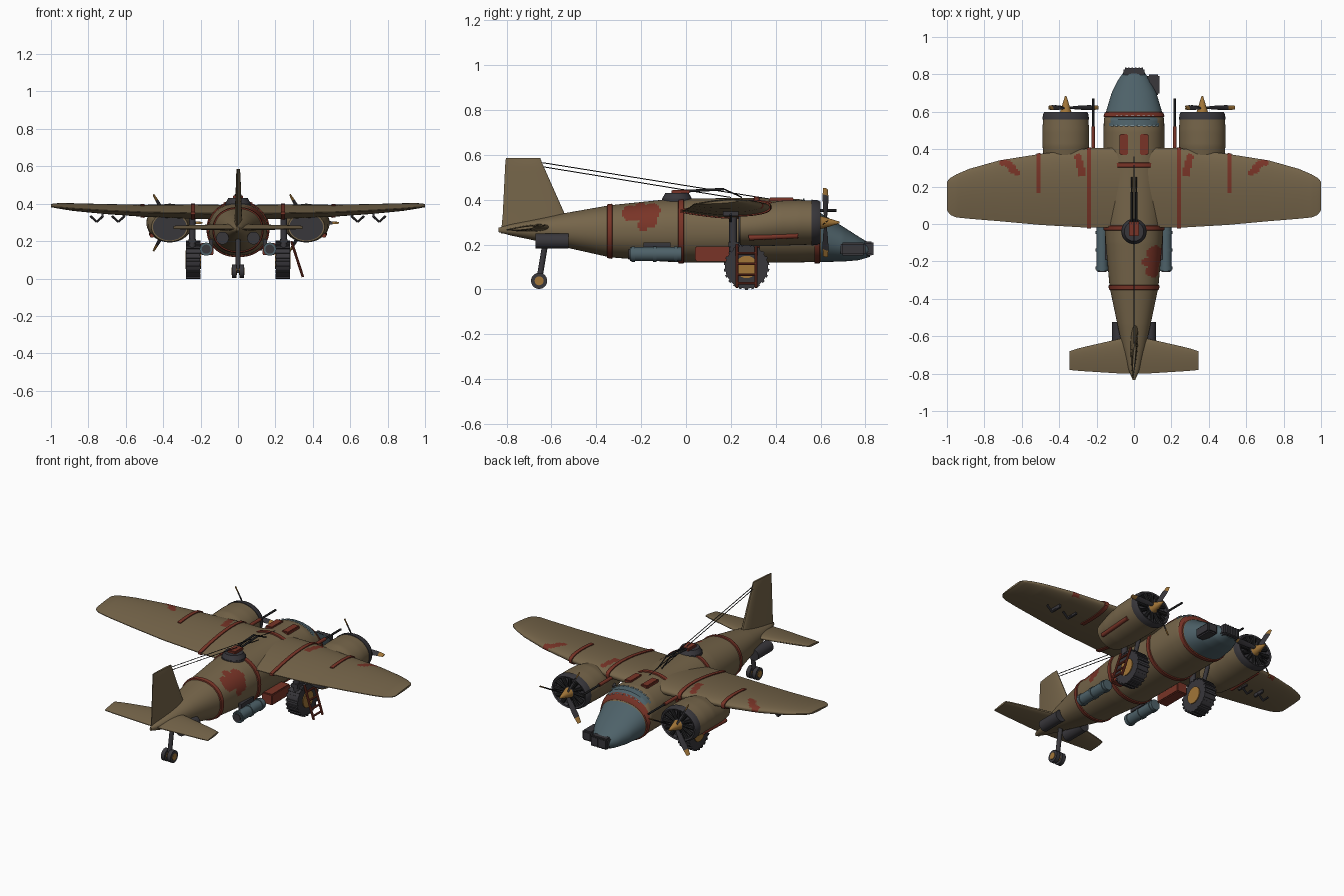
import bpy, bmesh, math
from mathutils import Vector, Matrix

cube = bpy.data.objects.get("Cube")
if cube:
    bpy.data.objects.remove(cube)


def material(name, *rgb):
    m = bpy.data.materials.new(name)
    m.use_nodes = True
    m.diffuse_color = (*rgb, 1)
    m.node_tree.nodes["Principled BSDF"].inputs["Base Color"].default_value = (*rgb, 1)
    return m


OLIVE = material("olive brown", .18, .13, .068)
RED = material("rust red", .19, .034, .02)
BLUE = material("blue grey", .075, .12, .14)
DARK = material("dark grey", .04, .038, .044)
TAN = material("ochre", .36, .18, .04)
PALE = material("pale glass frame", .3, .42, .47)
BLACK = material("gunmetal black", .015, .015, .016)


def finish(name, bm, mats, rule=None, angle=35):
    bmesh.ops.recalc_face_normals(bm, faces=bm.faces)
    if rule:
        for f in bm.faces:
            f.material_index = rule(f.calc_center_median())
    me = bpy.data.meshes.new(name)
    bm.to_mesh(me)
    bm.free()
    for m in mats:
        me.materials.append(m)
    ob = bpy.data.objects.new(name, me)
    bpy.context.collection.objects.link(ob)
    bpy.ops.object.select_all(action='DESELECT')
    bpy.context.view_layer.objects.active = ob
    ob.select_set(True)
    bpy.ops.object.shade_smooth_by_angle(angle=math.radians(angle))
    return ob


def loft(name, rings, mats, rule=None, angle=35):
    bm = bmesh.new()
    vs = [[bm.verts.new(p) for p in r] for r in rings]
    n = len(vs[0])
    for a, b in zip(vs, vs[1:]):
        for i in range(n):
            j = (i + 1) % n
            bm.faces.new((a[i], a[j], b[j], b[i]))
    bm.faces.new(vs[0])
    bm.faces.new(vs[-1])
    return finish(name, bm, mats, rule, angle)


def box(name, centre, size, mat, bevel=0):
    bm = bmesh.new()
    bmesh.ops.create_cube(bm, size=1, matrix=Matrix.Translation(centre) @ Matrix.Diagonal((*size, 1)))
    if bevel:
        bmesh.ops.bevel(bm, geom=bm.edges[:], offset=bevel, segments=2, affect='EDGES')
    return finish(name, bm, [mat])


def rod(name, a, b, r, mat, r2=None, sides=16):
    a, b = Vector(a), Vector(b)
    d = b - a
    bm = bmesh.new()
    m = Matrix.Translation((a + b) / 2) @ d.to_track_quat('Z', 'Y').to_matrix().to_4x4()
    bmesh.ops.create_cone(bm, cap_ends=True, segments=sides, radius1=r,
                          radius2=r if r2 is None else r2, depth=d.length, matrix=m)
    return finish(name, bm, [mat])


def sample(table, t):
    for a, b in zip(table, table[1:]):
        if t <= b[0]:
            k = (t - a[0]) / (b[0] - a[0])
            return [p + (q - p) * k for p, q in zip(a[1:], b[1:])]
    return table[-1][1:]


def steps(a, b, n):
    return [a + (b - a) * i / n for i in range(n + 1)]


def oval(y, cx, cz, rx, rz, n=72, power=1):
    ring = []
    for i in range(n):
        t = math.tau * i / n
        c, s = math.cos(t), math.sin(t)
        ring.append((cx + rx * math.copysign(abs(c) ** power, c), y,
                     cz + rz * math.copysign(abs(s) ** power, s)))
    return ring


# Fuselage: station, bottom, top, half width
BODY = [(-.835, .255, .275, .006), (-.78, .24, .29, .03), (-.66, .215, .315, .062),
        (-.54, .188, .34, .088), (-.34, .143, .375, .13), (-.1, .124, .4, .152), (0, .12, .405, .158),
        (.3, .12, .408, .162), (.5, .12, .403, .163), (.56, .122, .392, .161), (.6, .122, .34, .15),
        (.7, .124, .28, .12), (.77, .13, .235, .085), (.82, .145, .205, .05)]


def body_ring(y, grow=0):
    bot, top, w = sample(BODY, y)
    return oval(y, 0, (bot + top) / 2, w + grow, (top - bot) / 2 + grow, power=.92)


SPOTS = [(-.25, .34, .035), (-.2, .345, .04), (-.15, .35, .035), (-.16, .31, .035), (-.19, .285, .025)]


def body_paint(c):
    if c.y > .6:
        return 2
    if .525 < c.y < .575 and c.z > .345:
        return 2
    if c.x > 0 and any((c.y - y) ** 2 + (c.z - z) ** 2 < r * r for y, z, r in SPOTS):
        return 1
    return 0


loft("fuselage", [body_ring(y) for y in steps(-.835, .82, 190)], [OLIVE, RED, BLUE], body_paint)
for y in (-.34, -.022, .315, .585):
    loft("fuselage_band", [body_ring(y + d, g) for d, g in
                           ((-.013, 0), (-.011, .006), (.011, .006), (.013, 0))], [RED])
for y in (.525, .577):
    arc = [p for p in body_ring(y, .003) if p[2] > .345]
    for a, b in list(zip(arc, arc[1:]))[::2]:
        rod("windscreen_frame", a, b, .004, PALE, sides=6)
box("nose_cap", (0, .812, .182), (.11, .046, .064), DARK, .008)
for i in range(6):
    box("nose_cap_rib", (-.045 + i * .018, .832, .182), (.008, .01, .056), DARK)
box("nose_side_pod", (.105, .745, .18), (.065, .11, .06), DARK, .008)

# Wings: span, trailing edge, leading edge, centre height, thickness
WING = [(0, -.02, .41, .352, .075), (.24, -.02, .405, .355, .072), (.5, -.005, .375, .36, .06),
        (.72, .015, .34, .37, .048), (.88, .028, .295, .38, .036), (.95, .035, .265, .386, .026),
        (.985, .05, .245, .388, .016), (1, .075, .225, .389, .008)]


def foil(x, te, le, z, th, grow=0, upto=1, n=20):
    us = [upto * (1 - math.cos(math.pi * i / n)) / 2 for i in range(n + 1)]
    def half(u):
        return th * 1.3 * (math.sqrt(u) * (1 - u)) + .002 + grow
    def place(u, sign):
        y = le + grow - u * (le - te + 2 * grow)
        return (x, y, z + .012 * (.5 - u) + sign * half(u))
    return [place(u, 1) for u in us] + [place(u, -1) for u in reversed(us[1:])]


def wing_ring(s, x, **kw):
    return foil(s * x, *sample(WING, x), **kw)


BLOTCH = [(.63, .275, .018), (.65, .295, .022), (.67, .32, .02), (.7, .335, .022),
          (.28, .28, .025), (.29, .32, .025), (.3, .355, .02)]


def wing_paint(c):
    return int(c.z > .36 and any((abs(c.x) - x) ** 2 + (c.y - y) ** 2 < r * r for x, y, r in BLOTCH))


for s, side in ((-1, "right"), (1, "left")):
    loft(side + "_wing", [wing_ring(s, x, n=40) for x in steps(0, 1, 100)], [OLIVE, RED], wing_paint)
    for x, end in ((.24, 1), (.51, .55)):
        loft(side + "_wing_band", [wing_ring(s, x + d, grow=.005, upto=end)
                                   for d in (-.011, .011)], [RED])
    # Wing guns and underwing racks
    rod(side + "_wing_gun_sleeve", (s * .218, .38, .352), (s * .218, .52, .352), .01, RED)
    rod(side + "_wing_gun", (s * .218, .5, .352), (s * .218, .67, .352), .006, BLACK)
    for x in (.64, .755):
        for dx in (-.035, .035):
            rod(side + "_wing_rack", (s * x, .2, .303), (s * (x + dx), .2, .335), .006, DARK, sides=8)
        box(side + "_rack_mount", (s * (x - .03), .2, .342), (.012, .07, .03), DARK)

    # Engine nacelle
    cx, cz = s * .365, .298
    NAC = [(.24, .275, .098, .078), (.32, .283, .115, .09), (.42, .295, .124, .1),
           (.5, cz, .125, .1), (.575, cz, .12, .098)]
    loft(side + "_nacelle", [oval(y, cx, *sample(NAC, y)) for y in steps(.24, .575, 28)], [OLIVE])
    loft(side + "_nacelle_rear_plate", [oval(y, cx, .275, .09, .071) for y in (.233, .242)], [DARK])
    cowl = [(.56, .124, .102), (.585, .122, .1), (.6, .114, .093), (.597, .104, .084), (.576, .1, .08)]
    loft(side + "_cowl_ring", [oval(y, cx, cz, a, b) for y, a, b in cowl], [DARK])
    rod(side + "_engine_core", (cx, .57, cz), (cx, .6, cz), .04, DARK, .03, 24)
    for i in range(12):
        t = math.tau * i / 12
        d = Vector((math.cos(t), 0, math.sin(t) * .85))
        hub = Vector((cx, .587, cz))
        rod(side + "_engine_cylinder", hub + d * .03, hub + d * .1, .008, BLACK, .013, 8)
    # Propeller
    rod(side + "_spinner", (cx, .6, cz), (cx, .685, cz), .03, TAN, .004, 24)
    for i in range(3):
        rot = Matrix.Translation((cx, .622, cz)) @ Matrix.Rotation(-math.tau * i / 3, 4, 'Y')
        blade = [(.02, .009, 0), (.06, .014, 0), (.12, .016, 0), (.14, .015, 0), (.175, .011, 0)]
        rings = []
        for r, w, _ in blade:
            tw = Matrix.Rotation(math.radians(55 - r * 170), 4, 'X')
            rings.append([rot @ (Matrix.Translation((r, 0, 0)) @ tw @ Vector((0, a * w, b * .004)))
                          for a, b in ((-1, 0), (0, 1), (1, 0), (0, -1))])
        hub = rot.translation.copy()
        loft(side + "_propeller_blade", rings, [DARK, TAN],
             lambda c, h=hub: int((c - h).length > .138))
    rod(side + "_exhaust_pipe", (s * .46, .28, .23), (s * .465, .5, .24), .012, RED)

    # Main wheel with tread and leg
    wx, wy, wz = s * .24, .27, .1
    rod(side + "_main_tyre", (wx - .037, wy, wz), (wx + .037, wy, wz), .096, DARK, sides=40)
    for i in range(22):
        bar = box(side + "_tyre_tread", (0, 0, 0), (.078, .012, .012), DARK)
        bar.matrix_world = (Matrix.Translation((wx, wy, wz)) @ Matrix.Rotation(math.tau * i / 22, 4, 'X')
                            @ Matrix.Translation((0, 0, .096)))
    rod(side + "_wheel_hub", (wx - .042, wy, wz), (wx + .042, wy, wz), .05, TAN, sides=24)
    rod(side + "_main_leg", (s * .245, .21, .16), (s * .245, .21, .33), .018, DARK)
    rod(side + "_main_brace", (s * .245, .27, .1), (s * .245, .34, .28), .012, DARK)
    box(side + "_axle_fork", (s * .245, .24, .2), (.04, .1, .022), DARK)

    # Side box and slung tank
    box(side + "_side_box", (s * .165, .128, .158), (.07, .175, .066), RED, .005)
    rod(side + "_tank", (s * .17, -.25, .157), (s * .17, -.02, .157), .031, BLUE, sides=28)
    for y in (-.235, -.14, -.045):
        rod(side + "_tank_band", (s * .17, y - .008, .157), (s * .17, y + .008, .157), .035, BLUE, sides=28)
    rod(side + "_tank_end", (s * .17, -.256, .157), (s * .17, -.25, .157), .024, DARK, sides=24)
    box(side + "_tank_mount", (s * .145, -.13, .19), (.02, .12, .04), DARK)

    # Tail pods and tailplane
    rod(side + "_tail_pod", (s * .083, -.67, .216), (s * .083, -.525, .216), .034, DARK, sides=24)
    TAIL = [(0, -.8, -.605, .272, .03), (.06, -.8, -.61, .272, .028),
            (.3, -.785, -.665, .272, .014), (.345, -.78, -.68, .272, .008)]
    loft(side + "_tailplane", [foil(s * x, *sample(TAIL, x)) for x in steps(0, .345, 10)], [OLIVE])
    # Tail wheel
    rod(side + "_tail_tyre", (s * .008, -.655, .038), (s * .032, -.655, .038), .036, DARK, sides=28)
    rod(side + "_tail_hub", (s * .006, -.655, .038), (s * .035, -.655, .038), .02, TAN, sides=20)
    # Roof hatch and turret gun
    box(side + "_roof_hatch", (s * .055, .425, .4), (.045, .11, .02), RED, .004)
    rod(side + "_turret_gun", (s * .012, -.02, .437), (s * .012, .17, .447), .006, BLACK)
    rod(side + "_turret_muzzle", (s * .012, .17, .447), (s * .012, .25, .41), .003, BLACK)

rod("tail_leg", (0, -.655, .04), (0, -.625, .22), .013, DARK)
rod("tail_axle", (-.03, -.655, .038), (.03, -.655, .038), .008, DARK)

# Tail fin: height, trailing edge, leading edge, thickness
FIN = [(.25, -.825, -.5, .04), (.335, -.817, -.54, .034), (.56, -.806, -.64, .016), (.585, -.803, -.65, .008)]
loft("tail_fin", [[(p[2], p[1], z) for p in foil(0, te, le, 0, th)]
                  for z in steps(.25, .585, 16) for te, le, th in [sample(FIN, z)]], [OLIVE])

# Dorsal turret
rod("turret_base", (0, -.04, .37), (0, -.04, .405), .068, DARK, sides=32)
rod("turret_dome", (0, -.04, .405), (0, -.04, .43), .066, DARK, .052, 32)
box("turret_cover", (0, -.025, .435), (.055, .08, .018), RED, .004)

# Aerial wires
rod("upper_aerial", (0, -.64, .565), (0, .36, .405), .0022, BLACK, sides=6)
rod("lower_aerial", (0, -.64, .547), (0, .2, .41), .0022, BLACK, sides=6)

# Boarding ladder
for y in (.228, .312):
    rod("ladder_rail", (.285, y, .2), (.347, y, .008), .007, RED, sides=8)
for k in (.2, .45, .7, .9):
    x, z = .285 + .062 * k, .2 - .192 * k
    rod("ladder_rung", (x, .228, z), (x, .312, z), .006, RED, sides=8)
